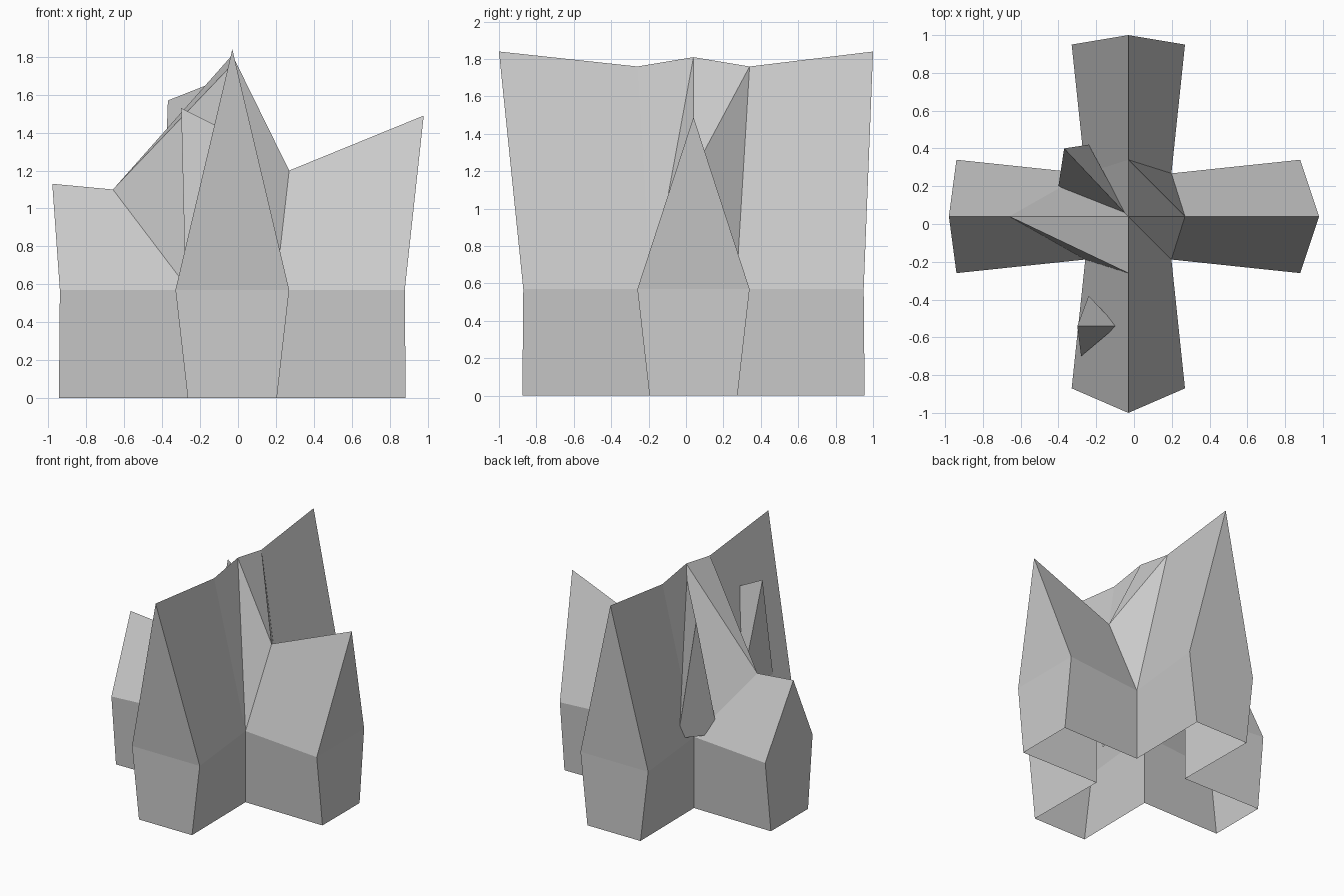
import bpy, bmesh
from mathutils import Matrix, Vector
from math import pi

if "Cube" in bpy.data.objects:
    bpy.data.objects.remove(bpy.data.objects["Cube"])

CX, CY = -0.03, 0.04      # crossing point of the two halls
EAVE, TOP = 0.57, 1.81    # eave height and height of the crossing peak
CORNER = 0.228            # inner corner offset where two arms meet


def build(name, faces):
    """Make a flat-shaded object from a list of polygons, joining shared corners."""
    bm = bmesh.new()
    for f in faces:
        bm.faces.new([bm.verts.new(p) for p in f])
    bmesh.ops.remove_doubles(bm, verts=bm.verts, dist=0.0005)
    bmesh.ops.recalc_face_normals(bm, faces=bm.faces)
    mesh = bpy.data.meshes.new(name)
    bm.to_mesh(mesh)
    bm.free()
    ob = bpy.data.objects.new(name, mesh)
    bpy.context.collection.objects.link(ob)
    return ob


# Arms east, north, west, south: gable peak reach and height, inner ridge reach and height
arms = [(1.01, 1.49, 0.30, 1.20), (0.96, 1.84, 0.30, 1.76),
        (0.95, 1.13, 0.63, 1.10), (1.04, 1.84, 0.30, 1.76)]
# Corner folds north-east, north-west, south-west, south-east
fold_across = [True, False, True, False]

walls, roof = [], []
centre = Vector((CX, CY, TOP))


def place(i, x, y, z):
    return Matrix.Rotation(i * pi / 2, 3, 'Z') @ Vector((x, y, z)) + Vector((CX, CY, 0))


for i, (peak, peak_z, inner, inner_z) in enumerate(arms):
    tip = place(i, peak, 0, peak_z)
    ridge = place(i, inner, 0, inner_z)
    ends = []
    for s in (-1, 1):
        base_k = place(i, CORNER, s * CORNER, 0)
        eave_k = place(i, CORNER, s * CORNER, EAVE)
        base_e = place(i, 0.915, s * 0.235, 0)
        eave_e = place(i, 0.91, s * 0.30, EAVE)
        walls.append((base_k, base_e, eave_e, eave_k))
        roof.append((eave_k, eave_e, tip, ridge))
        ends.append((base_e, eave_e))
    (b0, e0), (b1, e1) = ends
    walls.append((b0, b1, e1, e0))
    roof.append((e0, e1, tip))
    # Folded roof panels between this arm and the next
    nxt = arms[(i + 1) % 4]
    ridge2 = place(i + 1, nxt[2], 0, nxt[3])
    corner = place(i, CORNER, CORNER, EAVE)
    if fold_across[i]:
        roof += [(centre, ridge, ridge2), (ridge, corner, ridge2)]
    else:
        roof += [(centre, ridge, corner), (centre, corner, ridge2)]

# Walls and folded roof form one shell, open underneath
build("hall_shell", walls + roof)


def dormer(name, tip, root, left, right, low_left, low_right):
    """Small pointed gable growing out of the roof."""
    build(name, [(tip, left, low_left, low_right, right),
                 (tip, root, left), (tip, right, root),
                 (left, root, low_left), (right, low_right, root)])


dormer("valley_dormer", (-0.37, 0.40, 1.57), (-0.04, 0.05, 1.70),
       (-0.24, 0.42, 0.71), (-0.40, 0.20, 0.71),
       (-0.25, 0.40, 0.61), (-0.36, 0.24, 0.60))
dormer("side_dormer", (-0.30, -0.54, 1.53), (-0.09, -0.54, 1.425),
       (-0.24, -0.38, 0.78), (-0.28, -0.70, 0.71),
       (-0.24, -0.42, 0.72), (-0.265, -0.66, 0.68))
